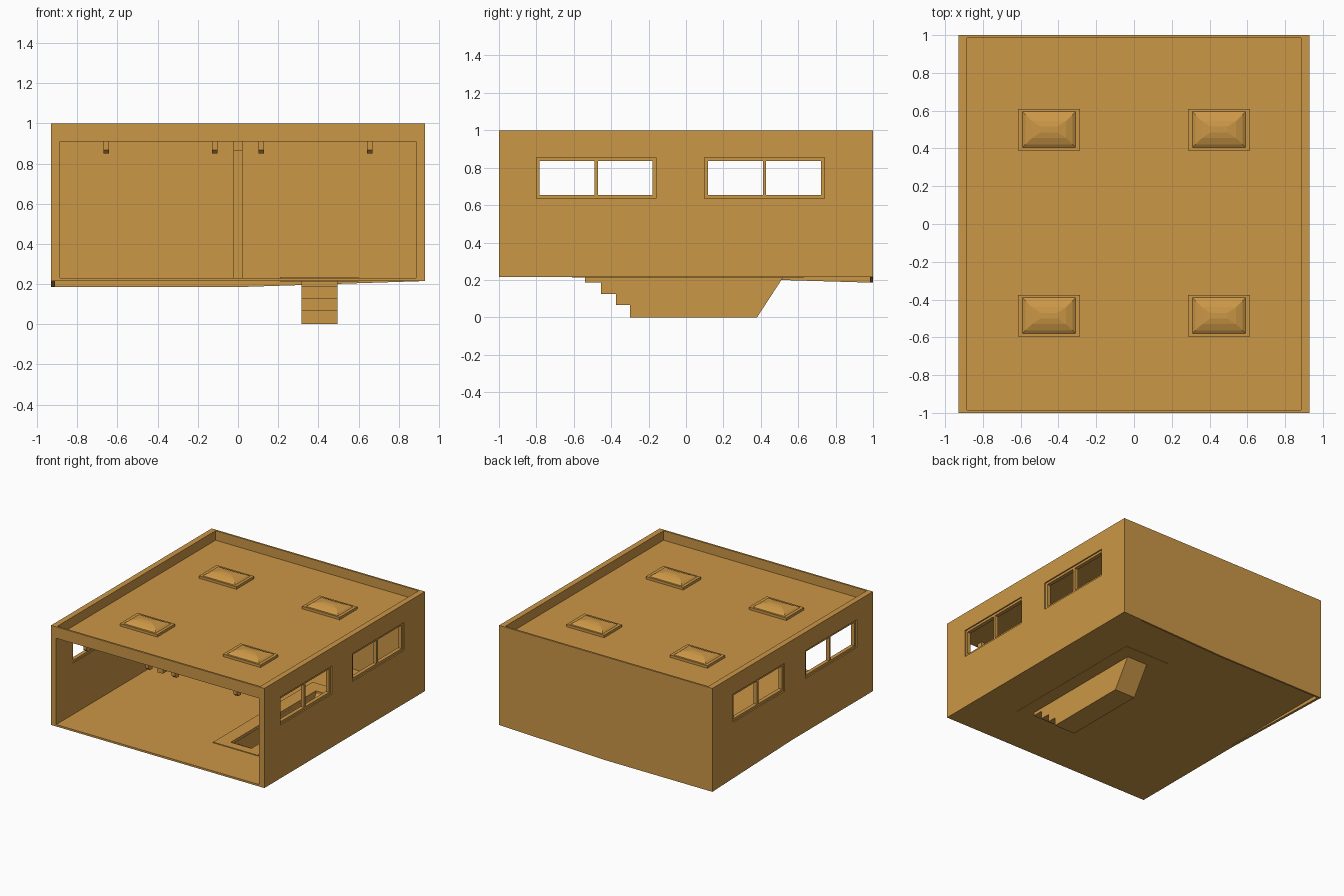
import bpy
import bmesh

if "Cube" in bpy.data.objects:
    bpy.data.objects.remove(bpy.data.objects["Cube"], do_unlink=True)

# One ochre colour for everything
OCHRE = (0.60, 0.31, 0.062, 1)
ochre = bpy.data.materials.new("ochre")
ochre.use_nodes = True
ochre.diffuse_color = OCHRE
ochre.node_tree.nodes["Principled BSDF"].inputs["Base Color"].default_value = OCHRE


def finish(name, bm):
    bmesh.ops.recalc_face_normals(bm, faces=bm.faces[:])
    mesh = bpy.data.meshes.new(name)
    bm.to_mesh(mesh)
    bm.free()
    mesh.materials.append(ochre)
    ob = bpy.data.objects.new(name, mesh)
    bpy.context.collection.objects.link(ob)
    return ob


def box(name, xs, ys, zs):
    bm = bmesh.new()
    bmesh.ops.create_cube(bm, size=1)
    for v in bm.verts:
        for i, (low, high) in enumerate((xs, ys, zs)):
            v.co[i] = high if v.co[i] > 0 else low
    return finish(name, bm)


def prism(name, profile, to_point, low, high, open_edges=()):
    """Extrude a profile between two positions, leaving some edges open."""
    bm = bmesh.new()
    a, b = ([bm.verts.new(to_point(p, q, d)) for p, q in profile] for d in (low, high))
    bm.faces.new(a)
    bm.faces.new(b)
    n = len(profile)
    for i in range(n):
        if i not in open_edges:
            j = (i + 1) % n
            bm.faces.new((a[i], a[j], b[j], b[i]))
    return finish(name, bm)


def apply(ob, mod):
    bpy.context.view_layer.objects.active = ob
    bpy.ops.object.modifier_apply(modifier=mod.name)


def cut(ob, xs, ys, zs):
    cutter = box("cutter", xs, ys, zs)
    cutter.hide_render = True
    mod = ob.modifiers.new("cut", "BOOLEAN")
    mod.operation = "DIFFERENCE"
    mod.solver = "EXACT"
    mod.object = cutter
    apply(ob, mod)
    bpy.data.objects.remove(cutter, do_unlink=True)


W, IN = 0.93, 0.885
FLOOR, CEILING, ROOF = 0.23, 0.91, 0.925
BASE = 0.215
PIT_X, PIT_Y = (0.315, 0.495), (-0.54, 0.52)
WINDOWS = ((-0.80, -0.16), (0.10, 0.74))
WIN_Z = (0.635, 0.855)

# Building shell with open front, sunken roof, windows and pit hole
shell = box("building_shell", (-W, W), (-1, 1), (BASE, 1))
cut(shell, (-IN, IN), (-1.1, 0.985), (FLOOR, CEILING))
cut(shell, (-IN, IN), (-0.985, 0.985), (ROOF, 1.1))
for ys in WINDOWS:
    cut(shell, (-1.1, 1.1), ys, WIN_Z)
cut(shell, PIT_X, PIT_Y, (0.1, 0.3))

# Foundation skirts below the back and one side
prism("back_skirt", [(-W, BASE), (W, BASE), (0, 0.185), (-W, 0.185)],
      lambda p, q, d: (p, d, q), 0.985, 1)
prism("side_skirt", [(0, BASE), (1, BASE), (1, 0.185)],
      lambda p, q, d: (d, p, q), -W, -W + 0.02)

# Window frames with a central mullion
for side, name in ((1, "left"), (-1, "right")):
    for (y0, y1), place in zip(WINDOWS, ("front", "back")):
        xs = sorted((side * 0.89, side * 0.92))
        frame = box(f"{name}_{place}_window_frame", xs, (y0, y1), WIN_Z)
        mid, t = (y0 + y1) / 2, 0.018
        for ys in ((y0 + t, mid - t / 2), (mid + t / 2, y1 - t)):
            cut(frame, (-1.1, 1.1), ys, (WIN_Z[0] + t, WIN_Z[1] - t))

# Inspection pit with steps at the front and a ramp at the back
steps = [(-0.54, BASE), (-0.54, 0.187), (-0.455, 0.187), (-0.455, 0.125),
         (-0.375, 0.125), (-0.375, 0.065), (-0.30, 0.065), (-0.30, 0),
         (0.38, 0), (0.52, BASE)]
pit = prism("inspection_pit", steps, lambda p, q, d: (d, p, q), *PIT_X,
            open_edges=(len(steps) - 1,))
solid = pit.modifiers.new("thickness", "SOLIDIFY")
solid.thickness = 0.004
solid.offset = -1
apply(pit, solid)

# Flat curb around the pit
curb = box("pit_curb", (0.21, 0.60), (-0.61, 0.63), (BASE - 0.002, FLOOR + 0.006))
cut(curb, PIT_X, PIT_Y, (0.1, 0.3))

# Skylights: a flat frame and a stepped-slope dome
RINGS = ((0.14, 0.095, 0), (0.125, 0.078, 0.012), (0.09, 0.045, 0.025), (0.045, 0.015, 0.031))
for cx in (-0.45, 0.45):
    for cy in (-0.485, 0.50):
        box("skylight_frame", (cx - 0.163, cx + 0.163), (cy - 0.11, cy + 0.11),
            (ROOF, ROOF + 0.02))
        bm = bmesh.new()
        loops = [[bm.verts.new((cx + sx * rx, cy + sy * ry, ROOF + 0.02 + h))
                  for sx, sy in ((-1, -1), (1, -1), (1, 1), (-1, 1))]
                 for rx, ry, h in RINGS]
        for a, b in zip(loops, loops[1:]):
            for i in range(4):
                j = (i + 1) % 4
                bm.faces.new((a[i], a[j], b[j], b[i]))
        bm.faces.new(loops[-1])
        bm.faces.new(loops[0][::-1])
        finish("skylight_dome", bm)

# Central ceiling beam and rear pilaster
box("ceiling_beam", (-0.023, 0.023), (-0.97, 0.985), (0.862, CEILING))
box("rear_pilaster", (-0.023, 0.023), (0.94, 0.985), (FLOOR, 0.862))

# Door brackets behind the lintel, bevelled underneath
for x in (-0.655, -0.115, 0.115, 0.655):
    prism("door_bracket", [(-0.97, CEILING), (-0.97, 0.868), (-0.95, 0.85),
                           (-0.92, 0.85), (-0.92, CEILING)],
          lambda p, q, d: (d, p, q), x - 0.014, x + 0.014)
